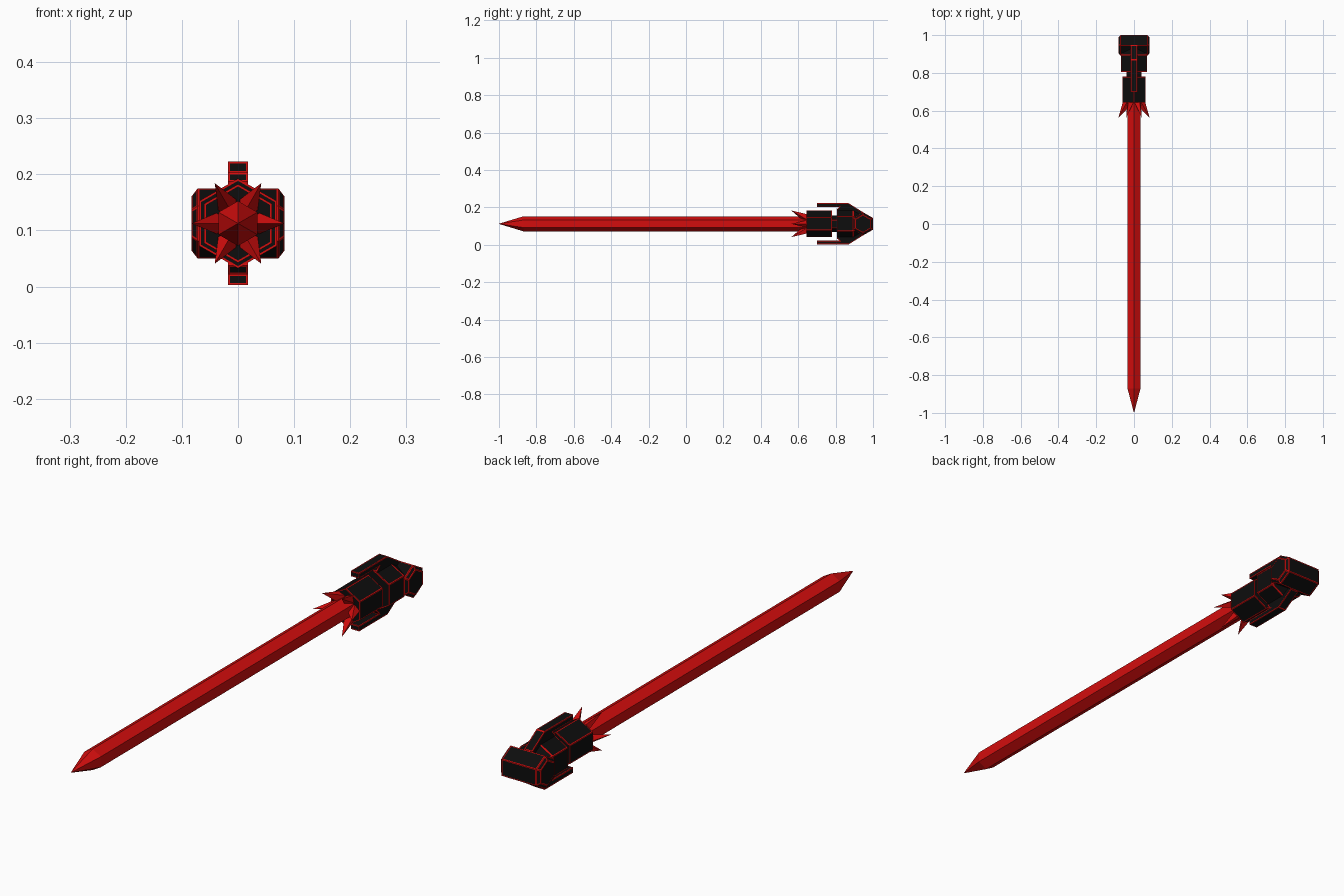
import bpy, bmesh, math
from mathutils import Vector, Matrix

if "Cube" in bpy.data.objects:
    bpy.data.objects.remove(bpy.data.objects["Cube"])

CZ = 0.1125  # height of the sword's axis


def make_mat(name, col):
    m = bpy.data.materials.new(name)
    m.diffuse_color = (*col, 1)
    m.use_nodes = True
    m.node_tree.nodes["Principled BSDF"].inputs["Base Color"].default_value = m.diffuse_color
    return m


RED = make_mat("red", (0.65, 0.004, 0.004))
BLACK = make_mat("black", (0.004, 0.004, 0.004))


def finish(name, bm, trim=0.0):
    """Make an object; with trim, every face becomes black with a red border."""
    bmesh.ops.recalc_face_normals(bm, faces=bm.faces)
    if trim:
        inner = list(bm.faces)
        ring = bmesh.ops.inset_individual(bm, faces=inner, thickness=trim, use_even_offset=True)
        for f in inner:
            f.material_index = 1
        for f in ring["faces"]:
            f.material_index = 0
    me = bpy.data.meshes.new(name)
    bm.to_mesh(me)
    bm.free()
    me.materials.append(RED)
    me.materials.append(BLACK)
    ob = bpy.data.objects.new(name, me)
    bpy.context.collection.objects.link(ob)
    return ob


def hex_loft(name, sections, along="y", cy=0.0, trim=0.0):
    """Six-sided loft, ridge upward, through (position, radius) sections."""
    bm = bmesh.new()
    rings = []
    for p, r in sections:
        ring = []
        for i in range(6):
            a = math.radians(90 + 60 * i)
            u, w = r * math.cos(a), CZ + r * math.sin(a)
            ring.append(bm.verts.new((u, p, w) if along == "y" else (p, cy + u, w)))
        rings.append(ring)
    for a, b in zip(rings, rings[1:]):
        for i in range(6):
            j = (i + 1) % 6
            bm.faces.new((a[i], a[j], b[j], b[i]))
    bm.faces.new(rings[0])
    bm.faces.new(rings[-1])
    return finish(name, bm, trim)


# blade with pointed tip
hex_loft("blade", [(-1.0, 0.0005), (-0.87, 0.04), (0.66, 0.04)])

# spikes flaring forward from each flat of the blade
for k in range(6):
    bm = bmesh.new()
    tip = bm.verts.new((0.083, 0.562, 0))
    base = [bm.verts.new(c) for c in ((0.033, 0.612, 0), (0.035, 0.65, 0.02),
                                      (0.058, 0.65, 0), (0.035, 0.65, -0.02))]
    for i in range(4):
        bm.faces.new((tip, base[i], base[(i + 1) % 4]))
    bm.faces.new(base)
    bmesh.ops.transform(bm, verts=bm.verts, matrix=Matrix.Translation((0, 0, CZ)) @
                        Matrix.Rotation(math.radians(60 * k), 4, "Y"))
    finish(f"spike_{k}", bm)

# handle body: collar, neck, housing and cross-wise pommel
T = 0.0035
hex_loft("collar", [(0.643, 0.07), (0.78, 0.07)], trim=T)
hex_loft("neck", [(0.775, 0.045), (0.81, 0.045)], trim=T)
hex_loft("housing", [(0.806, 0.08), (0.895, 0.08), (0.93, 0.06)], trim=T)
hex_loft("pommel", [(-0.083, 0.048), (-0.072, 0.0625), (0.072, 0.0625), (0.083, 0.048)],
         along="x", cy=0.9459, trim=T)

# upper and lower claws, as a side profile given thickness
PROFILE = [(0.70, 0.110), (0.87, 0.110), (0.945, 0.063), (0.93, 0.045),
           (0.815, 0.045), (0.806, 0.075), (0.82, 0.090), (0.70, 0.090)]
for side, name in ((1, "upper_claw"), (-1, "lower_claw")):
    bm = bmesh.new()
    f = bm.faces.new([bm.verts.new((-0.0175, y, CZ + side * h)) for y, h in PROFILE])
    ext = bmesh.ops.extrude_face_region(bm, geom=[f], use_keep_orig=True)
    moved = [v for v in ext["geom"] if isinstance(v, bmesh.types.BMVert)]
    bmesh.ops.translate(bm, verts=moved, vec=Vector((0.035, 0, 0)))
    finish(name, bm, T)
